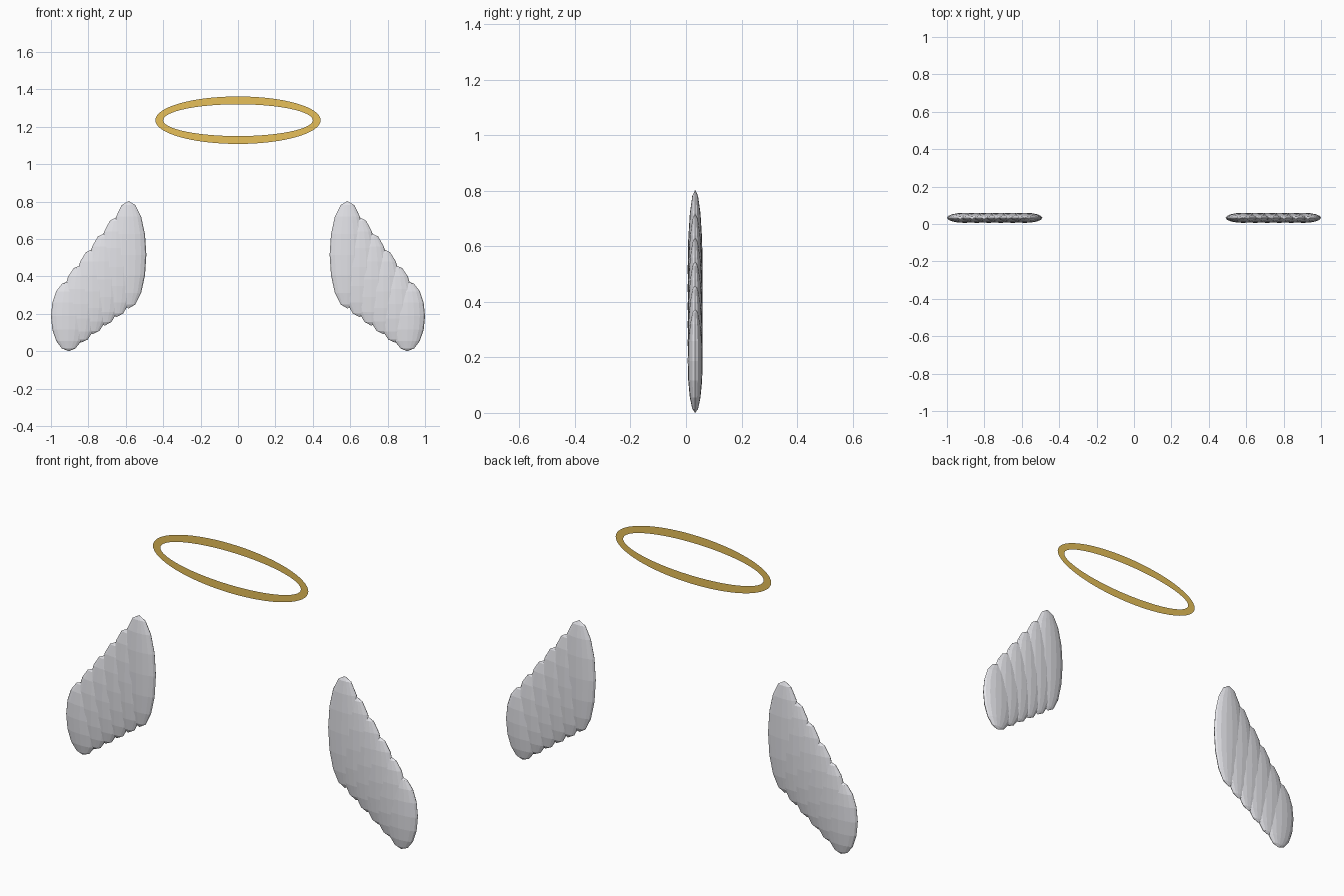
import bpy, bmesh
from math import cos, sin, tau
from mathutils import Matrix

cube = bpy.data.objects.get("Cube")
if cube:
    bpy.data.objects.remove(cube, do_unlink=True)


def material(name, color):
    mat = bpy.data.materials.new(name)
    mat.use_nodes = True
    mat.diffuse_color = color
    mat.node_tree.nodes["Principled BSDF"].inputs["Base Color"].default_value = color
    return mat


def finish(bm, name, mat):
    mesh = bpy.data.meshes.new(name)
    bm.to_mesh(mesh)
    bm.free()
    mesh.materials.append(mat)
    obj = bpy.data.objects.new(name, mesh)
    bpy.context.collection.objects.link(obj)
    return obj


white = material("feather white", (0.8, 0.8, 0.84, 1))
gold = material("halo gold", (0.8, 0.53, 0.1, 1))

# Wings: a row of flattened, faceted feathers, stepping down outwards
FEATHERS = 6
for side, label in ((1, "left"), (-1, "right")):
    for i in range(FEATHERS):
        t = i / (FEATHERS - 1)
        top = 0.803 + (0.375 - 0.803) * t
        bottom = 0.228 * (1 - t)
        x = 0.585 + 0.32 * t
        bm = bmesh.new()
        bmesh.ops.create_uvsphere(bm, u_segments=16, v_segments=8, radius=1)
        bmesh.ops.scale(bm, vec=(0.095, 0.027, (top - bottom) / 2), verts=bm.verts)
        bmesh.ops.translate(bm, vec=(side * x, 0.033, (top + bottom) / 2), verts=bm.verts)
        finish(bm, f"{label}_feather_{i + 1}", white)

# Halo: a flat upright elliptical band
SEGMENTS = 64
bm = bmesh.new()
loops = []
for rx, rz in ((0.442, 0.127), (0.4, 0.085)):
    loops.append([bm.verts.new((rx * cos(tau * k / SEGMENTS), -0.06,
                                1.235 + rz * sin(tau * k / SEGMENTS)))
                  for k in range(SEGMENTS)])
outer, inner = loops
for k in range(SEGMENTS):
    n = (k + 1) % SEGMENTS
    bm.faces.new((outer[k], outer[n], inner[n], inner[k]))
finish(bm, "halo", gold)
